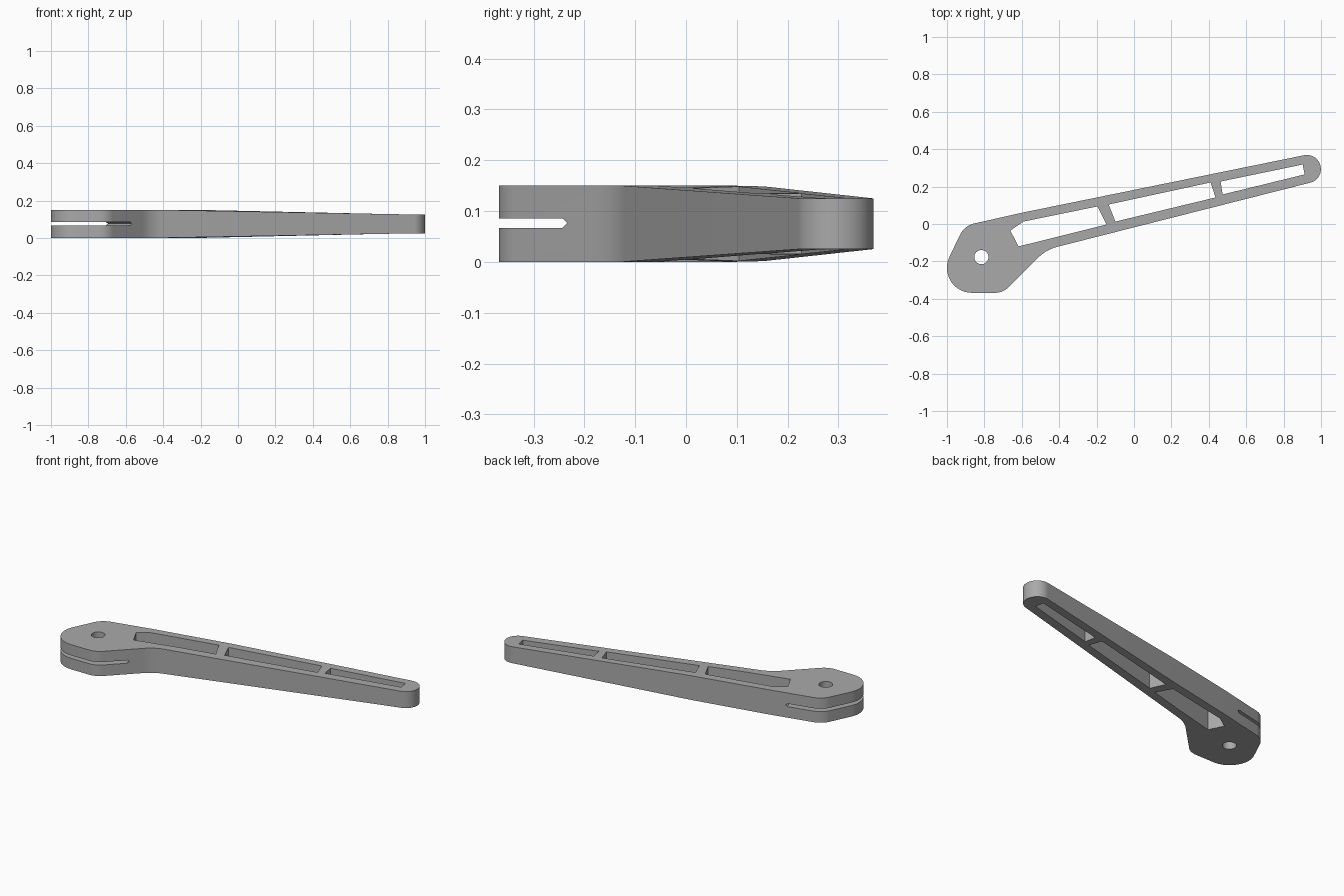
import bpy, bmesh, math
from mathutils import Vector

if "Cube" in bpy.data.objects:
    bpy.data.objects.remove(bpy.data.objects["Cube"])

HEIGHT = 0.15


def fillet(corners, steps=14):
    """Round each (x, y, radius) corner of a polygon with a tangent arc."""
    out = []
    for i, (x, y, r) in enumerate(corners):
        p = Vector((x, y))
        if r == 0:
            out.append(p)
            continue
        a = (Vector(corners[i - 1][:2]) - p).normalized()
        b = (Vector(corners[(i + 1) % len(corners)][:2]) - p).normalized()
        half = a.angle(b) / 2
        centre = p + (a + b).normalized() * (r / math.sin(half))
        start = p + a * (r / math.tan(half)) - centre
        end = p + b * (r / math.tan(half)) - centre
        sweep = start.angle_signed(end)   # clockwise positive
        for k in range(steps + 1):
            t = -sweep * k / steps
            c, s = math.cos(t), math.sin(t)
            out.append(centre + Vector((start.x * c - start.y * s,
                                        start.x * s + start.y * c)))
    return out


def prism(name, points, offset):
    """Extrude a planar loop of 3D points along an offset."""
    bm = bmesh.new()
    face = bm.faces.new([bm.verts.new(p) for p in points])
    ext = bmesh.ops.extrude_face_region(bm, geom=[face], use_keep_orig=True)
    bmesh.ops.translate(bm, vec=offset,
                        verts=[g for g in ext["geom"] if isinstance(g, bmesh.types.BMVert)])
    bmesh.ops.recalc_face_normals(bm, faces=bm.faces)
    mesh = bpy.data.meshes.new(name)
    bm.to_mesh(mesh)
    bm.free()
    obj = bpy.data.objects.new(name, mesh)
    bpy.context.collection.objects.link(obj)
    return obj


def cut(target, cutter):
    mod = target.modifiers.new("cut", "BOOLEAN")
    mod.operation = "DIFFERENCE"
    mod.solver = "EXACT"
    mod.object = cutter
    bpy.context.view_layer.objects.active = target
    bpy.ops.object.modifier_apply(modifier=mod.name)
    bpy.data.objects.remove(cutter)


def through_cut(target, name, loop):
    cut(target, prism(name, [(p[0], p[1], -0.1) for p in loop], (0, 0, 0.4)))


# Lever body: wide clamp head running into a slender arm with a round tip
outline = fillet([
    (-1.079, -0.368, 0.134), (-0.70, -0.368, 0.107), (-0.469, -0.137, 0.22),
    (1.014, 0.239, 0.074), (0.980, 0.382, 0.074), (-0.591, 0.062, 0),
    (-0.907, -0.009, 0.11)])
lever = prism("lever_arm", [(p.x, p.y, 0) for p in outline], (0, 0, HEIGHT))

# Pivot hole
through_cut(lever, "pivot_cutter",
            [(-0.816 + 0.038 * math.cos(k * math.tau / 32),
              -0.177 + 0.038 * math.sin(k * math.tau / 32)) for k in range(32)])

# Lightening windows, leaving two slanted ribs
for loop in (
    [(-0.661, -0.035), (-0.591, 0.013), (-0.195, 0.094), (-0.147, -0.003), (-0.618, -0.12)],
    [(-0.136, 0.104), (0.409, 0.222), (0.436, 0.142), (-0.099, 0.013)],
    [(0.463, 0.227), (0.902, 0.318), (0.912, 0.265), (0.474, 0.158)],
):
    through_cut(lever, "window_cutter", loop)

# Clamp slot with a pointed inner end
along = Vector((0.902, 0.431, 0))
across = Vector((-0.431, 0.902, 0))
origin = Vector((-0.565, -0.235, 0)) - across * 0.5
slot = [origin + along * u + Vector((0, 0, z)) for u, z in
        ((-0.9, 0.067), (-0.012, 0.067), (0, 0.076), (-0.012, 0.085), (-0.9, 0.085))]
cut(lever, prism("slot_cutter", slot, across * 1.2))

# Taper the arm thickness from a slanted crease to the tip
bm = bmesh.new()
bm.from_mesh(lever.data)
bmesh.ops.bisect_plane(bm, geom=bm.verts[:] + bm.edges[:] + bm.faces[:], dist=1e-5,
                       plane_co=(-0.43, -0.115, 0), plane_no=(0.215, -0.23, 0))
bmesh.ops.triangulate(bm, faces=[f for f in bm.faces if abs(f.normal.z) > 0.9])
for v in bm.verts:
    s = v.co.x * 0.973 + v.co.y * 0.23
    side = min(max(v.co.y * 0.973 - v.co.x * 0.23, -0.013), 0.143)
    start = -0.445 + 1.75 * (side + 0.013)
    drop = 0.025 * min(max((s - start) / (0.965 - start), 0), 1)
    if v.co.z > 0.1:
        v.co.z -= drop
    elif v.co.z < 0.05:
        v.co.z += drop
bm.to_mesh(lever.data)
bm.free()

# Plain grey finish
grey = bpy.data.materials.new("grey")
grey.diffuse_color = (0.40, 0.40, 0.40, 1)
grey.use_nodes = True
grey.node_tree.nodes["Principled BSDF"].inputs["Base Color"].default_value = grey.diffuse_color
lever.data.materials.clear()
lever.data.materials.append(grey)
for poly in lever.data.polygons:
    poly.material_index = 0

bpy.ops.object.select_all(action="DESELECT")
lever.select_set(True)
bpy.context.view_layer.objects.active = lever
bpy.ops.object.shade_smooth_by_angle(angle=math.radians(30))
